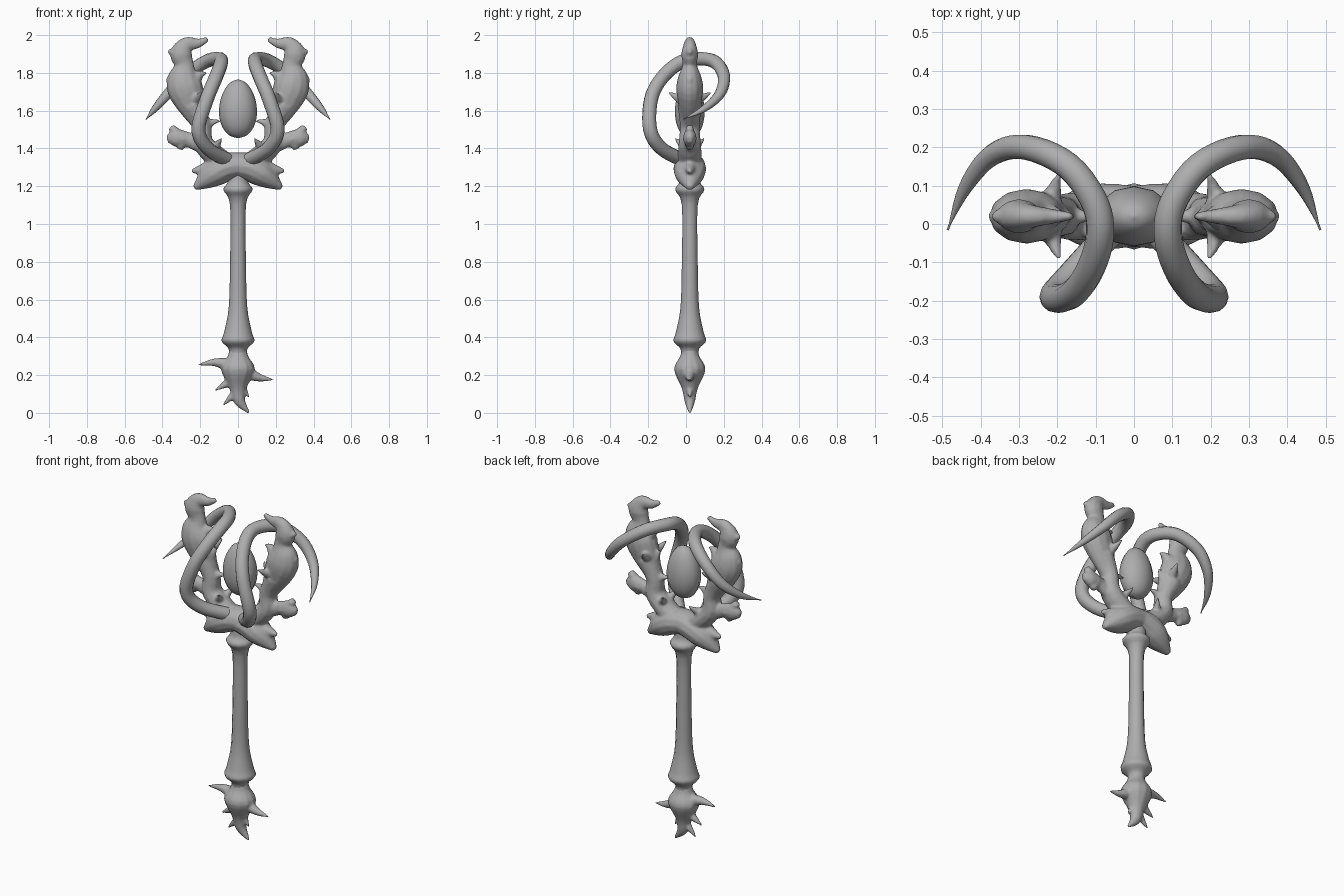
import bpy, bmesh, math
from mathutils import Vector

cube = bpy.data.objects.get("Cube")
if cube:
    bpy.data.objects.remove(cube)

GREY = (0.42, 0.42, 0.42, 1)
bone = bpy.data.materials.new("bone grey")
bone.use_nodes = True
bone.diffuse_color = GREY
bone.node_tree.nodes["Principled BSDF"].inputs["Base Color"].default_value = GREY
AXIS_Y = 0.02  # depth of the staff axis


def spline(points, steps):
    """Smooth curve through points, radius included."""
    curve = []
    last = len(points) - 1
    for i in range(last):
        start, end = Vector(points[i]), Vector(points[i + 1])
        before, after = Vector(points[max(i - 1, 0)]), Vector(points[min(i + 2, last)])
        leave, arrive = (end - before) / 2, (after - start) / 2
        for step in range(steps):
            t = step / steps
            ease = t * t * (3 - 2 * t)
            curve.append(start.lerp(end, ease) + leave * t * (1 - t) ** 2
                         - arrive * t * t * (1 - t))
    return curve + [Vector(points[last])]


def loft(bm, points, depth=1, sides=12, steps=4):
    """Closed tube through (x, y, z, radius), scaled in depth."""
    curve = spline(points, steps)
    centres = [point.to_3d() for point in curve]
    side, rings = Vector((0, 1, 0)), []
    for i, centre in enumerate(centres):
        following = centres[min(i + 1, len(centres) - 1)]
        tangent = (following - centres[max(i - 1, 0)]).normalized()
        side = (side - tangent * side.dot(tangent)).normalized()
        across = side.cross(tangent)
        radius = max(curve[i].w, 0.003)
        ring = []
        for k in range(sides):
            angle = math.tau * k / sides
            offset = across * math.cos(angle) + side * math.sin(angle) * depth
            ring.append(bm.verts.new(centre + offset * radius))
        rings.append(ring)
    for lower, upper in zip(rings, rings[1:]):
        for k in range(sides):
            j = (k + 1) % sides
            bm.faces.new((lower[k], lower[j], upper[j], upper[k]))
    bm.faces.new(rings[0])
    bm.faces.new(rings[-1])


def limb(bm, points, depth=1):
    """Loft lying in the plane of the staff, through (x, z, radius)."""
    loft(bm, [(x, AXIS_Y, z, radius) for x, z, radius in points], depth)


def spike(bm, base, tip, radius, bend=0, lean=0, blunt=0.004):
    """Tapering thorn between two (x, z) points, leaning in depth."""
    start = Vector((base[0], AXIS_Y, base[1], radius))
    end = Vector((tip[0], AXIS_Y + lean, tip[1], blunt))
    middle = (start + end) / 2 + Vector((0, 0, bend, 0))
    loft(bm, [start, middle, end])


def finish(name, bm, mirror=False, voxel=0):
    bmesh.ops.recalc_face_normals(bm, faces=bm.faces)
    mesh = bpy.data.meshes.new(name)
    bm.to_mesh(mesh)
    bm.free()
    mesh.materials.append(bone)
    obj = bpy.data.objects.new(name, mesh)
    bpy.context.collection.objects.link(obj)
    if mirror:
        obj.modifiers.new("mirror", "MIRROR").use_mirror_merge = False
    if voxel:
        fuse = obj.modifiers.new("fuse", "REMESH")
        fuse.mode = "VOXEL"
        fuse.voxel_size = voxel
        fuse.use_smooth_shade = True
        obj.modifiers.new("soften", "SMOOTH").iterations = 3
    bpy.ops.object.select_all(action="DESELECT")
    bpy.context.view_layer.objects.active = obj
    obj.select_set(True)
    bpy.ops.object.shade_smooth_by_angle(angle=math.radians(50))


# Handle with flared collars
bm = bmesh.new()
limb(bm, [(0, height, radius) for height, radius in (
    (.29, .045), (.34, .05), (.38, .086), (.43, .073), (.56, .049), (.8, .042),
    (1.1, .042), (1.18, .077), (1.22, .055), (1.28, .05))])
finish("handle", bm)

# Root-like pommel with thorns
bm = bmesh.new()
limb(bm, [(0, .34, .045), (0, .3, .055), (0, .23, .09),
          (0, .13, .046), (.01, .06, .03), (.06, 0, .006)], depth=0.93)
spike(bm, (-.03, .25), (-.21, .255), .04, bend=.015)
spike(bm, (.03, .22), (.19, .175), .04, bend=-.01)
spike(bm, (0, .19), (-.12, .12), .04)
spike(bm, (0, .12), (-.08, .04), .03)
spike(bm, (.01, .15), (.06, .08), .03)
spike(bm, (0, .2), (0, .18), .03, lean=-.06)
finish("pommel", bm, voxel=0.007)

# Egg held between the arms, broader towards its base
bm = bmesh.new()
outline = []
for step in range(9):
    angle = math.pi * (step + 0.1) / 8.2
    widest = 0.1 + 0.01 * math.cos(angle)
    outline.append((0, 1.61 - 0.155 * math.cos(angle), widest * math.sin(angle)))
limb(bm, outline, depth=0.78)
finish("egg", bm)

# Crown and antler arms, one half mirrored and fused
bm = bmesh.new()
limb(bm, [(-.03, 1.315, .067), (.06, 1.3, .075), (.12, 1.27, .072),
          (.17, 1.235, .053), (.23, 1.19, .014)], depth=1.15)
spike(bm, (.1, 1.3), (.245, 1.28), .065, blunt=.01)
# Lower arm rising from the crown
limb(bm, [(.07, 1.32, .06), (.18, 1.42, .055), (.19, 1.52, .048),
          (.24, 1.63, .06)], depth=1.1)
# Upper arm, flattened, swelling and then hooking inwards
limb(bm, [(.19, 1.52, .046), (.27, 1.69, .093), (.29, 1.77, .086),
          (.285, 1.84, .052), (.3, 1.9, .06), (.27, 1.95, .042),
          (.21, 1.957, .026), (.16, 1.98, .013)], depth=0.75)
spike(bm, (.3, 1.76), (.38, 1.765), .05, blunt=.01)
spike(bm, (.31, 1.9), (.37, 1.915), .045, blunt=.01)
# Side branch with a blunt forked end
limb(bm, [(.15, 1.4, .05), (.26, 1.445, .04), (.33, 1.455, .048),
          (.375, 1.45, .02)], depth=0.75)
spike(bm, (.3, 1.45), (.355, 1.515), .038, blunt=.018)
spike(bm, (.29, 1.45), (.307, 1.395), .038, blunt=.015)
# Claws towards the egg, then thorns on the front and back
spike(bm, (.19, 1.5), (.09, 1.545), .035, bend=.015)
spike(bm, (.2, 1.6), (.155, 1.7), .03)
spike(bm, (.24, 1.75), (.165, 1.8), .045, bend=.015)
for facing in (-1, 1):
    spike(bm, (.23, 1.65), (.195, 1.7), .045, bend=-.01, lean=.115 * facing)
    spike(bm, (.14, 1.38), (.085, 1.455), .04, lean=.08 * facing)
finish("crown_and_arms", bm, mirror=True, voxel=0.008)

# Long curling horns, thinning towards the tip
bm = bmesh.new()
path = [(.06, -.02, 1.34), (.16, -.13, 1.4), (.21, -.19, 1.5), (.165, -.185, 1.66),
        (.12, -.13, 1.77), (.09, -.04, 1.85), (.1, .05, 1.874), (.17, .15, 1.86),
        (.28, .2, 1.785), (.37, .18, 1.69), (.44, .095, 1.61), (.486, -.015, 1.555)]
horn = []
for i, centre in enumerate(path):
    along = i / (len(path) - 1)
    horn.append((*centre, 0.037 * (1 - along ** 7)))
loft(bm, horn, steps=5)
finish("horns", bm, mirror=True)
